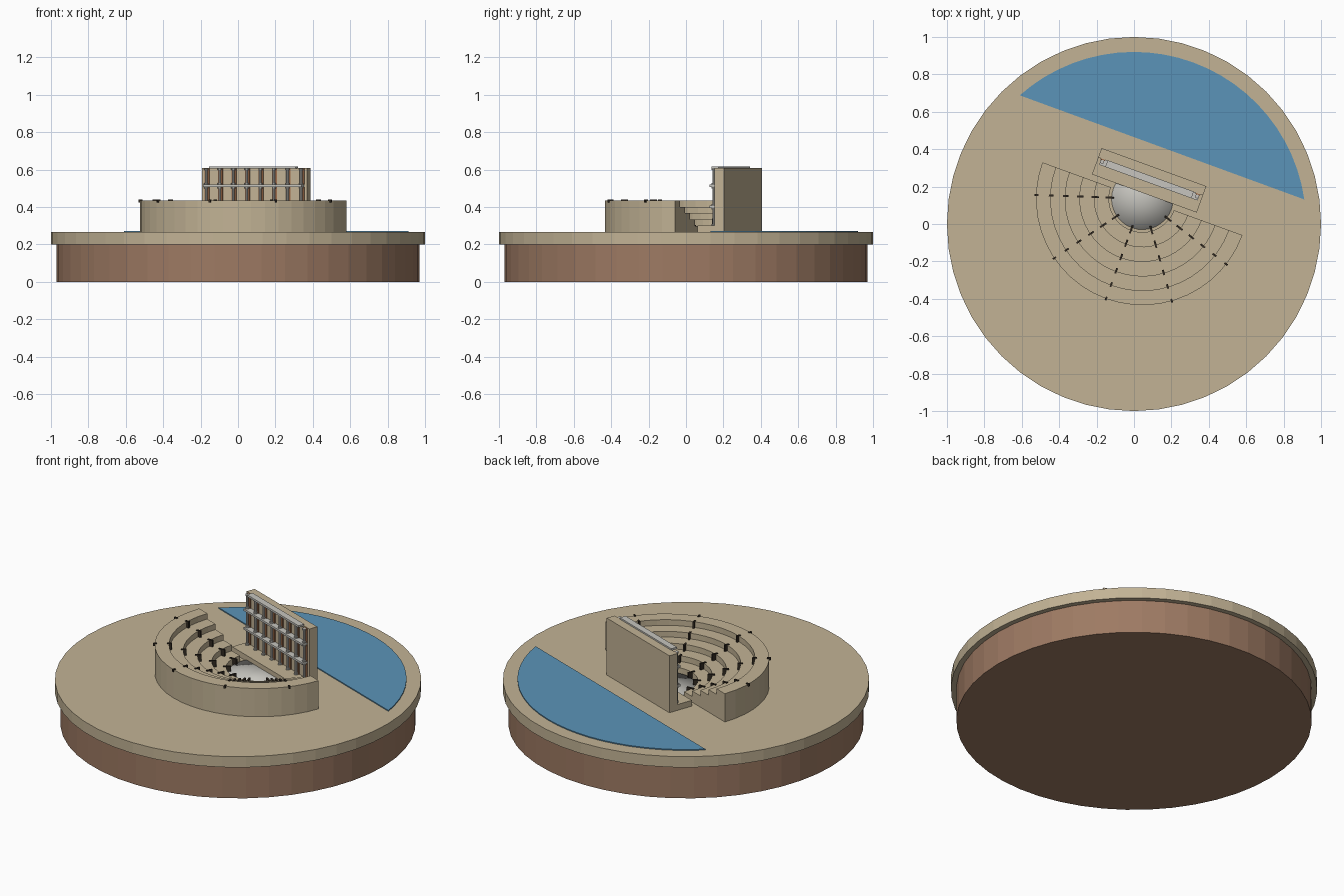
import bpy, bmesh
from math import radians, sin, cos, pi
from mathutils import Matrix, Vector

cube = bpy.data.objects.get("Cube")
if cube:
    bpy.data.objects.remove(cube, do_unlink=True)


def material(name, rgb):
    m = bpy.data.materials.new(name)
    m.use_nodes = True
    m.diffuse_color = (*rgb, 1)
    bsdf = next(n for n in m.node_tree.nodes if n.type == 'BSDF_PRINCIPLED')
    bsdf.inputs["Base Color"].default_value = (*rgb, 1)
    return m


SAND = material("sandstone", (0.54, 0.45, 0.30))
EARTH = material("brown earth", (0.34, 0.195, 0.125))
WATER = material("blue water", (0.105, 0.296, 0.479))
MARBLE = material("pale marble", (0.57, 0.56, 0.52))
DARK = material("dark stair", (0.03, 0.022, 0.015))
CLAY = material("clay panel", (0.36, 0.155, 0.07))

# The theatre is turned about its own centre
PLACE = Matrix.Translation((0.045, 0.135, 0)) @ Matrix.Rotation(radians(-20), 4, 'Z')
GROUND = 0.265


def finish(name, bm, mat, matrix=Matrix(), smooth=False):
    bmesh.ops.recalc_face_normals(bm, faces=bm.faces)
    for f in bm.faces:
        f.smooth = smooth
    mesh = bpy.data.meshes.new(name)
    bm.to_mesh(mesh)
    bm.free()
    mesh.materials.append(mat)
    ob = bpy.data.objects.new(name, mesh)
    ob.matrix_world = matrix
    bpy.context.collection.objects.link(ob)
    return ob


def add_box(bm, x, y, z, turn=Matrix()):
    """Box from (low, high) pairs along each axis."""
    size = Matrix.Diagonal((x[1] - x[0], y[1] - y[0], z[1] - z[0], 1))
    mid = Matrix.Translation((sum(x) / 2, sum(y) / 2, sum(z) / 2))
    bmesh.ops.create_cube(bm, size=1, matrix=turn @ mid @ size)


def add_cylinder(bm, r, z, x=0, y=0, sides=48, tris=False):
    bmesh.ops.create_cone(bm, cap_ends=True, cap_tris=tris, segments=sides,
                          radius1=r, radius2=r, depth=z[1] - z[0],
                          matrix=Matrix.Translation((x, y, sum(z) / 2)))


# Round base and ground slab
for name, r, z, mat in (("earth_base", 0.97, (0, 0.2), EARTH),
                        ("ground_slab", 1.0, (0.2, GROUND), SAND)):
    bm = bmesh.new()
    add_cylinder(bm, r, z)
    finish(name, bm, mat)

# Water: a thin circle segment behind the theatre
bm = bmesh.new()
arc = [radians(8.2 + 123.4 * i / 24) for i in range(25)]
face = bm.faces.new([bm.verts.new((0.92 * cos(a), 0.92 * sin(a), GROUND)) for a in arc])
ext = bmesh.ops.extrude_face_region(bm, geom=[face], use_keep_orig=True)["geom"]
bmesh.ops.translate(bm, verts=[v for v in ext if isinstance(v, bmesh.types.BMVert)],
                    vec=(0, 0, 0.006))
finish("water", bm, WATER)

# Stepped seating: a staircase profile swept through half a turn
TIERS, INNER, STEP, RISE = 5, 0.179, 0.078, 0.034
OUTER = INNER + TIERS * STEP
profile = [(INNER, GROUND)]
for i in range(TIERS):
    z = GROUND + (i + 1) * RISE
    profile += [(INNER + i * STEP, z), (INNER + (i + 1) * STEP, z)]
profile.append((OUTER, GROUND))
bm = bmesh.new()
verts = [bm.verts.new((-r, 0, z)) for r, z in profile]
edges = [bm.edges.new((verts[i - 1], verts[i])) for i in range(len(verts))]
bmesh.ops.spin(bm, geom=verts + edges, cent=(0, 0, 0), axis=(0, 0, 1),
               angle=pi, steps=24, use_duplicate=False)
bmesh.ops.holes_fill(bm, edges=[e for e in bm.edges if e.is_boundary], sides=0)
finish("seating_tiers", bm, SAND, PLACE)

# Five radial stairways of small blocks at the tier edges
bm = bmesh.new()
for k in range(-2, 3):
    turn = Matrix.Rotation(radians(-90 + 36 * k), 4, 'Z')
    for i in range(TIERS + 1):
        r = INNER + i * STEP
        top = GROUND + min(i + 1, TIERS) * RISE
        length = 0.045 - 0.005 * i
        add_box(bm, (r - length * 0.6, r + length * 0.4), (-0.005, 0.005),
                (top - (RISE if i < TIERS else 0.01), top + 0.005), turn)
finish("stairways", bm, DARK, PLACE)

# Orchestra floor
bm = bmesh.new()
add_cylinder(bm, 0.165, (GROUND - 0.01, GROUND + 0.008), sides=32, tris=True)
finish("orchestra_floor", bm, MARBLE, PLACE, smooth=True)

# Stage platform and back wall
HALF, STAGE = 0.298, 0.3
bm = bmesh.new()
add_box(bm, (-HALF, HALF), (0.03, 0.127), (GROUND, STAGE))
finish("stage", bm, SAND, PLACE)
bm = bmesh.new()
add_box(bm, (-HALF, HALF), (0.127, 0.18), (GROUND, 0.608))
finish("stage_wall", bm, SAND, PLACE)

# Three storeys: ledge, columns with caps, and clay panels behind
COLUMNS = 8
ledges, columns, panels = bmesh.new(), bmesh.new(), bmesh.new()
storeys = ((STAGE, 0.395, 0.28), (0.407, 0.508, 0.28), (0.52, 0.605, 0.245))
for low, high, half in storeys:
    add_box(ledges, (-half, half), (0.092, 0.13), (high, high + 0.012))
    for i in range(COLUMNS):
        x = -0.27 + 0.54 * i / (COLUMNS - 1)
        add_cylinder(columns, 0.007, (low, high), x, 0.112, 10)
        add_cylinder(columns, 0.011, (high - 0.008, high), x, 0.112, 10)
        add_cylinder(columns, 0.011, (low, low + 0.008), x, 0.112, 10)
        add_box(panels, (x - 0.013, x + 0.013), (0.121, 0.128), (low, high))
finish("ledges", ledges, MARBLE, PLACE)
finish("columns", columns, MARBLE, PLACE)
finish("wall_panels", panels, CLAY, PLACE)
